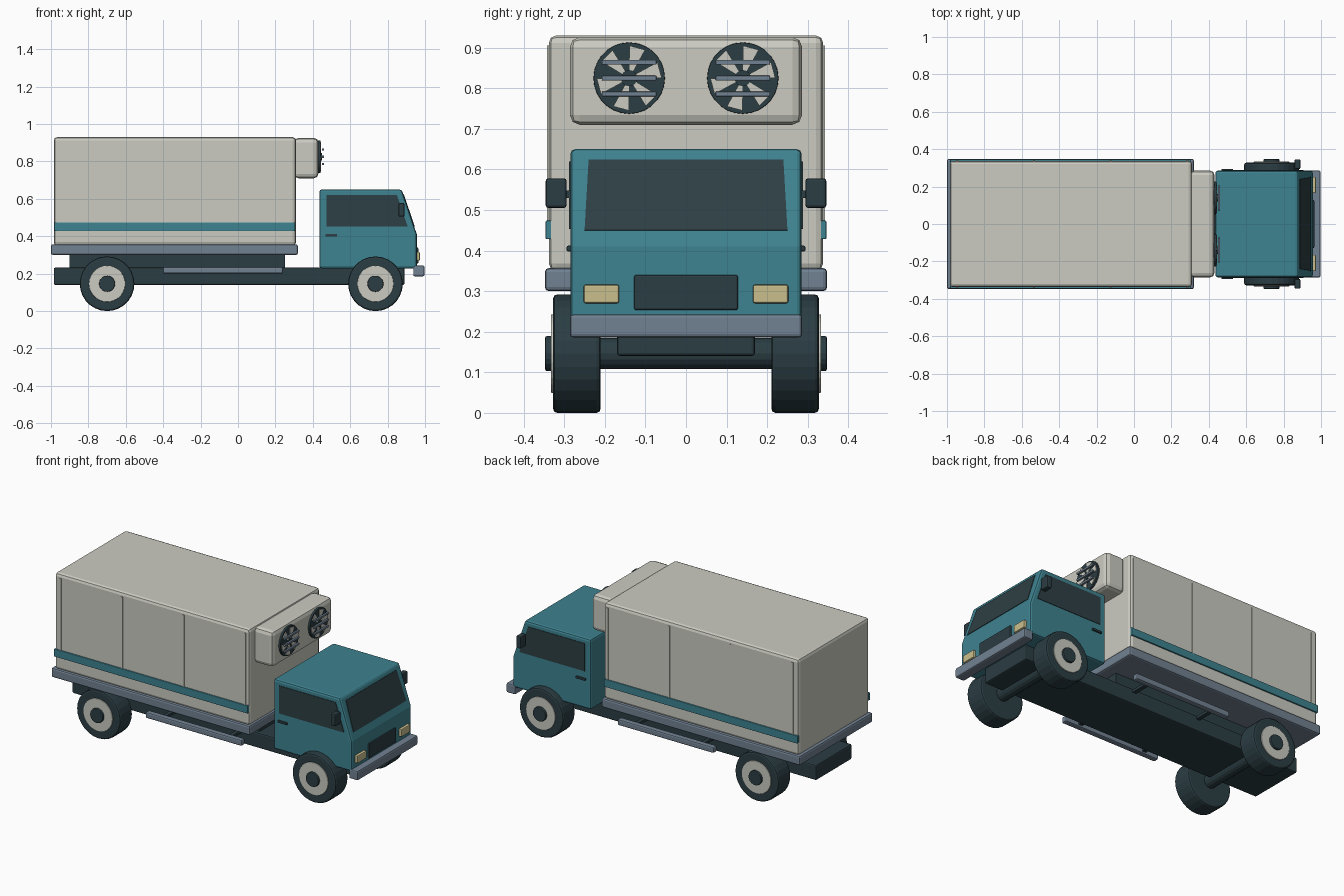
import bpy, bmesh, math
from mathutils import Vector, Matrix

cube = bpy.data.objects.get("Cube")
if cube:
    bpy.data.objects.remove(cube, do_unlink=True)


def material(name, r, g, b):
    m = bpy.data.materials.new(name)
    m.use_nodes = True
    m.diffuse_color = (r, g, b, 1)
    bsdf = next(n for n in m.node_tree.nodes if n.type == 'BSDF_PRINCIPLED')
    bsdf.inputs["Base Color"].default_value = (r, g, b, 1)
    bsdf.inputs["Roughness"].default_value = 0.7
    return m


WHITE = material("off_white", 0.60, 0.60, 0.54)
TEAL = material("teal_paint", 0.048, 0.225, 0.28)
DARK = material("dark_rubber", 0.024, 0.047, 0.057)
GLASS = material("dark_glass", 0.027, 0.05, 0.058)
STEEL = material("blue_grey_steel", 0.165, 0.22, 0.285)
LAMP = material("warm_lamp", 0.59, 0.52, 0.27)


def finish(name, bm, mat, bevel=0.0, segments=2):
    bmesh.ops.recalc_face_normals(bm, faces=bm.faces)
    mesh = bpy.data.meshes.new(name)
    bm.to_mesh(mesh)
    bm.free()
    mesh.materials.append(mat)
    ob = bpy.data.objects.new(name, mesh)
    bpy.context.collection.objects.link(ob)
    if bevel:
        mod = ob.modifiers.new("Bevel", 'BEVEL')
        mod.width = bevel
        mod.segments = segments
        mod.limit_method = 'ANGLE'
        mod.angle_limit = math.radians(40)
    return ob


def box(name, x, y, z, mat, bevel=0.0):
    """Box from (low, high) ranges on each axis."""
    bm = bmesh.new()
    mid = Vector([(a + b) / 2 for a, b in (x, y, z)])
    size = [abs(b - a) for a, b in (x, y, z)]
    bmesh.ops.create_cube(bm, size=1, matrix=Matrix.Translation(mid) @ Matrix.Diagonal((*size, 1)))
    return finish(name, bm, mat, bevel)


def prism(name, points, offset, mat, bevel=0.0):
    """Flat outline pushed along an offset vector."""
    bm = bmesh.new()
    face = bm.faces.new([bm.verts.new(p) for p in points])
    new = bmesh.ops.extrude_face_region(bm, geom=[face], use_keep_orig=True)["geom"]
    bmesh.ops.translate(bm, vec=offset, verts=[v for v in new if isinstance(v, bmesh.types.BMVert)])
    return finish(name, bm, mat, bevel)


def cylinder(name, centre, radius, depth, axis, mat, bevel=0.0, sides=28):
    bm = bmesh.new()
    turn = Matrix.Rotation(math.pi / 2, 4, 'X' if axis == 'y' else 'Y')
    bmesh.ops.create_cone(bm, cap_ends=True, segments=sides, radius1=radius, radius2=radius,
                          depth=depth, matrix=Matrix.Translation(centre) @ turn)
    return finish(name, bm, mat, bevel)


def span(side, a, b):
    return (side * a, side * b)


# Chassis, deck and cargo body
box("chassis", (-0.985, 0.89), (-0.17, 0.17), (0.14, 0.232), DARK, 0.008)
box("deck_mount", (-0.9, 0.25), (-0.15, 0.15), (0.22, 0.31), DARK)
box("cargo_deck", (-1.0, 0.32), (-0.348, 0.348), (0.30, 0.357), STEEL, 0.01)
box("cargo_box", (-0.985, 0.31), (-0.338, 0.338), (0.35, 0.93), WHITE, 0.018)

# Cab shell
cab = [(0.435, 0.228), (0.435, 0.65), (0.875, 0.65), (0.956, 0.41), (0.956, 0.228)]
prism("cab", [(x, -0.285, z) for x, z in cab], (0, 0.57, 0), TEAL, 0.012)


def screen_x(z):
    return 0.956 - (z - 0.41) * 0.3375


# Windscreen plate lying on the sloped face
normal = Vector((0.947, 0, 0.32))
corners = [(-0.25, 0.45), (0.25, 0.45), (0.24, 0.623), (-0.24, 0.623)]
prism("windscreen", [Vector((screen_x(z), y, z)) - normal * 0.003 for y, z in corners],
      normal * 0.006, GLASS)

# Cab front
box("grille", (0.945, 0.964), (-0.128, 0.128), (0.253, 0.34), DARK, 0.005)
box("front_bumper", (0.937, 0.997), (-0.286, 0.286), (0.186, 0.243), STEEL, 0.008)

for side, label in ((1, "left"), (-1, "right")):
    # Cab side details
    window = [(0.473, 0.453), (0.907, 0.453), (0.85, 0.62), (0.473, 0.62)]
    prism(f"{label}_window", [(x, side * 0.281, z) for x, z in window], (0, side * 0.007, 0), GLASS)
    box(f"{label}_door_handle", (0.467, 0.53), span(side, 0.28, 0.294), (0.398, 0.412), DARK, 0.003)
    box(f"{label}_mirror", (0.858, 0.89), span(side, 0.294, 0.346), (0.505, 0.578), DARK, 0.007)
    box(f"{label}_mirror_arm", (0.866, 0.88), span(side, 0.275, 0.3), (0.53, 0.548), DARK)
    box(f"{label}_headlight", (0.945, 0.972), span(side, 0.165, 0.252), (0.27, 0.316), LAMP, 0.005)

    # Cargo side trim
    box(f"{label}_stripe", (-0.983, 0.305), span(side, 0.33, 0.346), (0.428, 0.474), TEAL, 0.003)
    for i in range(4):
        x = -0.945 + 0.41 * i
        box(f"{label}_rib_{i + 1}", (x - 0.006, x + 0.006), span(side, 0.33, 0.342), (0.474, 0.905), WHITE)
    box(f"{label}_side_rail", (-0.40, 0.24), span(side, 0.275, 0.31), (0.20, 0.236), STEEL, 0.008)
    for x in (-0.3, 0.14):
        box(f"{label}_rail_bracket", (x - 0.012, x + 0.012), span(side, 0.16, 0.285), (0.21, 0.226), DARK)

    # Wheels
    for end, x in (("front", 0.735), ("rear", -0.70)):
        cylinder(f"{end}_{label}_tyre", (x, side * 0.269, 0.146), 0.146, 0.117, 'y', DARK, 0.01)
        cylinder(f"{end}_{label}_rim", (x, side * 0.321, 0.146), 0.097, 0.024, 'y', WHITE, 0.003)
        cylinder(f"{end}_{label}_hub", (x, side * 0.33, 0.146), 0.043, 0.034, 'y', DARK, 0.004, 20)

for end, x in (("front", 0.735), ("rear", -0.70)):
    cylinder(f"{end}_axle", (x, 0, 0.146), 0.038, 0.5, 'y', DARK, sides=16)

# Cooling unit with two fans
box("cooling_unit", (0.30, 0.43), (-0.286, 0.286), (0.71, 0.926), WHITE, 0.024)
for side, label in ((1, "left"), (-1, "right")):
    centre = Vector((0.434, side * 0.14, 0.825))
    cylinder(f"{label}_fan_disc", centre, 0.088, 0.014, 'x', DARK, 0.002)
    for i in range(6):
        angle = math.tau * (i + 0.25) / 6
        outline = []
        for radius, turn in ((0.018, -0.3), (0.08, -0.25), (0.08, 0.25), (0.018, 0.3)):
            a = angle + turn
            outline.append(centre + Vector((0.005, radius * math.cos(a), radius * math.sin(a))))
        prism(f"{label}_fan_blade_{i + 1}", outline, (0.006, 0, 0), WHITE)
    cylinder(f"{label}_fan_hub", centre + Vector((0.008, 0, 0)), 0.02, 0.012, 'x', DARK, sides=16)
    for i in (-1, 0, 1):
        z = centre.z + 0.039 * i
        box(f"{label}_fan_slat_{i + 2}", (0.448, 0.46), (centre.y - 0.067, centre.y + 0.067),
            (z - 0.006, z + 0.006), STEEL, 0.002)
